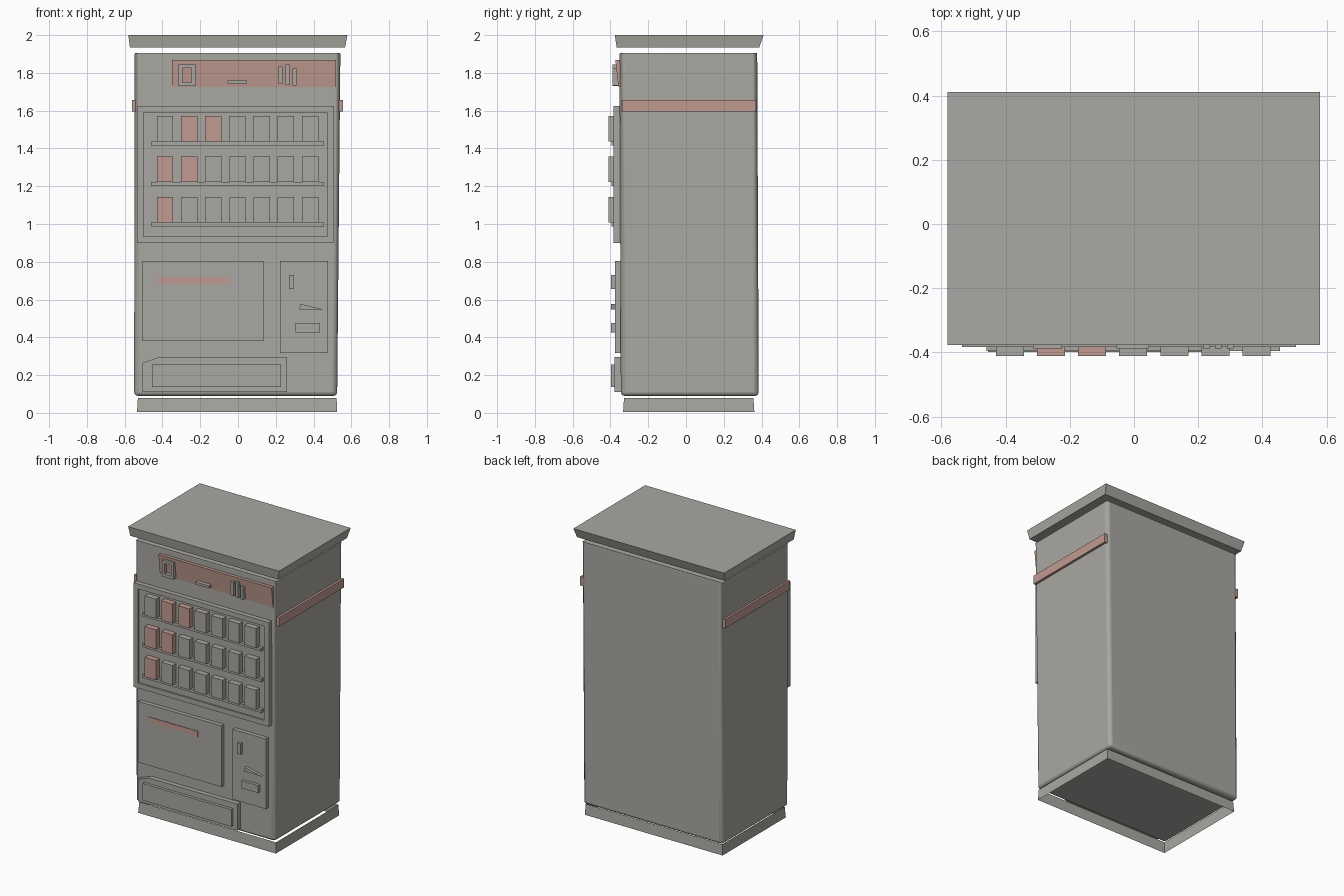
import bpy, bmesh, math

cube = bpy.data.objects.get("Cube")
if cube:
    bpy.data.objects.remove(cube, do_unlink=True)


def material(name, rgb):
    m = bpy.data.materials.new(name)
    m.use_nodes = True
    m.diffuse_color = (*rgb, 1)
    m.node_tree.nodes["Principled BSDF"].inputs["Base Color"].default_value = (*rgb, 1)
    return m


GREY = material("warm grey", (0.40, 0.39, 0.36))
RED = material("dusty red", (0.53, 0.33, 0.285))


def finish(name, bm, mat):
    bmesh.ops.recalc_face_normals(bm, faces=bm.faces)
    mesh = bpy.data.meshes.new(name)
    bm.to_mesh(mesh)
    bm.free()
    mesh.materials.append(mat)
    obj = bpy.data.objects.new(name, mesh)
    bpy.context.collection.objects.link(obj)
    return obj


def loft(name, low, high, mat=GREY, caps=True):
    """Frustum between two rectangles given as (x0, x1, y0, y1, z)."""
    bm = bmesh.new()
    rings = []
    for x0, x1, y0, y1, z in (low, high):
        rings.append([bm.verts.new((x, y, z))
                      for x, y in ((x0, y0), (x1, y0), (x1, y1), (x0, y1))])
    for i in range(4):
        j = (i + 1) % 4
        bm.faces.new((rings[0][i], rings[0][j], rings[1][j], rings[1][i]))
    if caps:
        bm.faces.new(rings[0])
        bm.faces.new(rings[1])
    return finish(name, bm, mat)


def box(name, x, y, z, mat=GREY):
    return loft(name, (*x, *y, z[0]), (*x, *y, z[1]), mat)


def plate(name, points, front, back, mat=GREY):
    """Outline in x and z, extruded along y."""
    bm = bmesh.new()
    face = bm.faces.new([bm.verts.new((x, front, z)) for x, z in points])
    ext = bmesh.ops.extrude_face_region(bm, geom=[face], use_keep_orig=True)
    for v in ext["geom"]:
        if isinstance(v, bmesh.types.BMVert):
            v.co.y = back
    return finish(name, bm, mat)


def frame(name, x, y, z, rim):
    """Rectangular rim with an open middle."""
    bm = bmesh.new()
    loops = []
    for depth, inset in ((y[1], 0), (y[0], 0), (y[0], rim), (y[1], rim)):
        a, b, c, d = x[0] + inset, x[1] - inset, z[0] + inset, z[1] - inset
        loops.append([bm.verts.new((p, depth, q))
                      for p, q in ((a, c), (b, c), (b, d), (a, d))])
    for k in range(4):
        m = (k + 1) % 4
        for i in range(4):
            j = (i + 1) % 4
            bm.faces.new((loops[k][i], loops[k][j], loops[m][j], loops[m][i]))
    return finish(name, bm, GREY)


# Cabinet with rounded corners, slightly narrower at the foot
body = loft("cabinet", (-0.55, 0.525, -0.345, 0.385, 0.09),
            (-0.547, 0.542, -0.352, 0.377, 1.905))
bevel = body.modifiers.new("rounding", "BEVEL")
bevel.width = 0.025
bevel.segments = 3
bevel.limit_method = "WEIGHT"
weight = body.data.attributes.new("bevel_weight_edge", "FLOAT", "EDGE")
for e in body.data.edges:
    a, b = (body.data.vertices[i].co.z for i in e.vertices)
    weight.data[e.index].value = 1.0 if abs(a - b) > 1 else (0.8 if a < 1 else 0.2)
bpy.ops.object.select_all(action="DESELECT")
body.select_set(True)
bpy.context.view_layer.objects.active = body
bpy.ops.object.shade_smooth_by_angle(angle=math.radians(40))

# Flared lid floating above, open plinth below
loft("lid", (-0.572, 0.567, -0.367, 0.388, 1.935), (-0.581, 0.579, -0.377, 0.411, 2.0))
loft("plinth", (-0.535, 0.525, -0.333, 0.362, 0.005),
     (-0.53, 0.522, -0.328, 0.357, 0.08), caps=False)

# Side stripes
box("left_stripe", (0.53, 0.556), (-0.34, 0.37), (1.595, 1.657), RED)
box("right_stripe", (-0.562, -0.54), (-0.34, 0.37), (1.595, 1.657), RED)

# Header sign leaning forward at its top
loft("header_sign", (-0.35, 0.52, -0.358, -0.345, 1.725),
     (-0.35, 0.52, -0.374, -0.345, 1.867), RED)
frame("header_square", (-0.315, -0.225), (-0.388, -0.355), (1.73, 1.845), 0.02)
box("header_dash", (-0.055, 0.047), (-0.388, -0.35), (1.743, 1.76))
for i, (low, high) in enumerate(((1.74, 1.835), (1.735, 1.845), (1.733, 1.822))):
    x = 0.215 + 0.037 * i
    box("header_bar", (x, x + 0.021), (-0.388, -0.35), (low, high))

# Display window
frame("window_frame", (-0.535, 0.505), (-0.383, -0.34), (0.9, 1.625), 0.035)
box("window_back", (-0.51, 0.48), (-0.372, -0.34), (0.92, 1.6))

# Shelves with goods, a few of them red
red_goods = {0: (1, 2), 1: (0, 1), 2: (0,)}
for row, z in enumerate((1.437, 1.223, 1.009)):
    box("shelf", (-0.46, 0.455), (-0.395, -0.36), (z - 0.021, z))
    for col in range(7):
        x = -0.43 + 0.128 * col
        box("goods", (x, x + 0.087), (-0.411, -0.365), (z, z + 0.135),
            RED if col in red_goods[row] else GREY)

# Advert panel with a red strip
box("advert_panel", (-0.505, 0.135), (-0.376, -0.34), (0.38, 0.805))
box("advert_strip", (-0.425, -0.045), (-0.38, -0.37), (0.682, 0.72), RED)

# Payment panel
box("payment_panel", (0.222, 0.477), (-0.376, -0.34), (0.318, 0.805))
box("coin_slot", (0.27, 0.297), (-0.396, -0.37), (0.655, 0.73))
plate("return_lever", ((0.325, 0.547), (0.455, 0.547), (0.33, 0.577)), -0.396, -0.37)
box("coin_return", (0.305, 0.433), (-0.396, -0.37), (0.425, 0.477))

# Delivery hatch
plate("hatch_surround", ((-0.505, 0.11), (0.26, 0.11), (0.26, 0.295),
                         (-0.42, 0.295), (-0.505, 0.265)), -0.378, -0.34)
box("hatch_flap", (-0.455, 0.228), (-0.398, -0.37), (0.137, 0.255))
